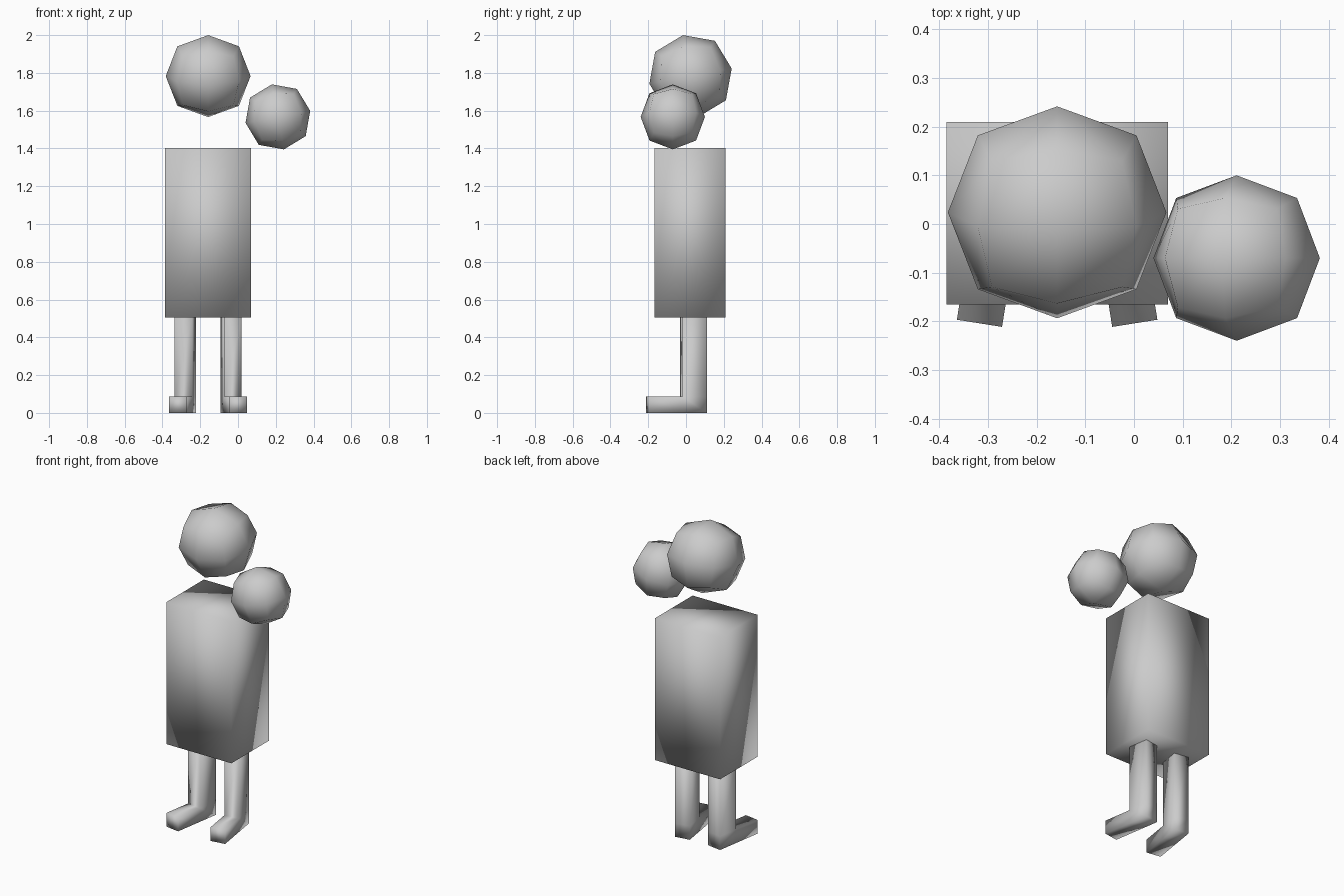
import bpy, bmesh, math
from mathutils import Matrix, Vector

if "Cube" in bpy.data.objects:
    bpy.data.objects.remove(bpy.data.objects["Cube"])

AXIS_X = -0.158  # symmetry axis of the figure


def finish(name, bm):
    bmesh.ops.recalc_face_normals(bm, faces=bm.faces[:])
    for f in bm.faces:
        f.smooth = True
    me = bpy.data.meshes.new(name)
    bm.to_mesh(me)
    bm.free()
    ob = bpy.data.objects.new(name, me)
    bpy.context.collection.objects.link(ob)
    return ob


def box(name, size, loc, rot=(0, 0, 0)):
    bm = bmesh.new()
    bmesh.ops.create_cube(bm, size=1, matrix=Matrix.Diagonal((*size, 1)))
    ob = finish(name, bm)
    ob.location, ob.rotation_euler = loc, rot
    return ob


def ball(name, radii, loc, rot):
    # a cube rounded by one subdivision level shrinks to 0.8395 of its size
    ob = box(name, [2 * r / 0.8395 for r in radii], loc, rot)
    ob.modifiers.new("round", 'SUBSURF').levels = 1
    ob.modifiers["round"].render_levels = 1


def leg(name, side):
    # L-shaped side profile (y, z), heel at the origin, toe towards -y
    prof = [(0, 0), (-0.13, 0), (-0.311, 0), (-0.311, 0.086),
            (-0.13, 0.086), (-0.13, 0.505), (0, 0.505), (0, 0.086)]
    bm = bmesh.new()
    rows = [[bm.verts.new((x, y, z)) for y, z in prof] for x in (-0.047, 0.047)]
    for r in rows:
        bm.faces.new([r[i] for i in (0, 1, 4, 7)])
        bm.faces.new([r[i] for i in (1, 2, 3, 4)])
        bm.faces.new([r[i] for i in (7, 4, 5, 6)])
    a, b = rows
    for i in range(8):
        j = (i + 1) % 8
        bm.faces.new((a[i], a[j], b[j], b[i]))
    ob = finish(name, bm)
    ob.location = (AXIS_X + side * 0.111, 0.103, 0)
    ob.rotation_euler.z = side * math.radians(9)


# body block
box("body", (0.455, 0.375, 0.898), (AXIS_X, 0.022, 0.953))

# head, tipped forward, and the smaller ball beside it
ball("head", (0.2246, 0.2215, 0.2205), (-0.158, 0.024, 1.783), (math.radians(10.5), 0, 0))
ball("side_ball", (0.174, 0.17, 0.175), (0.211, -0.07, 1.567), (0, math.radians(-10.5), 0))

# legs with feet turned outwards
leg("leg_right_side", 1)
leg("leg_left_side", -1)
